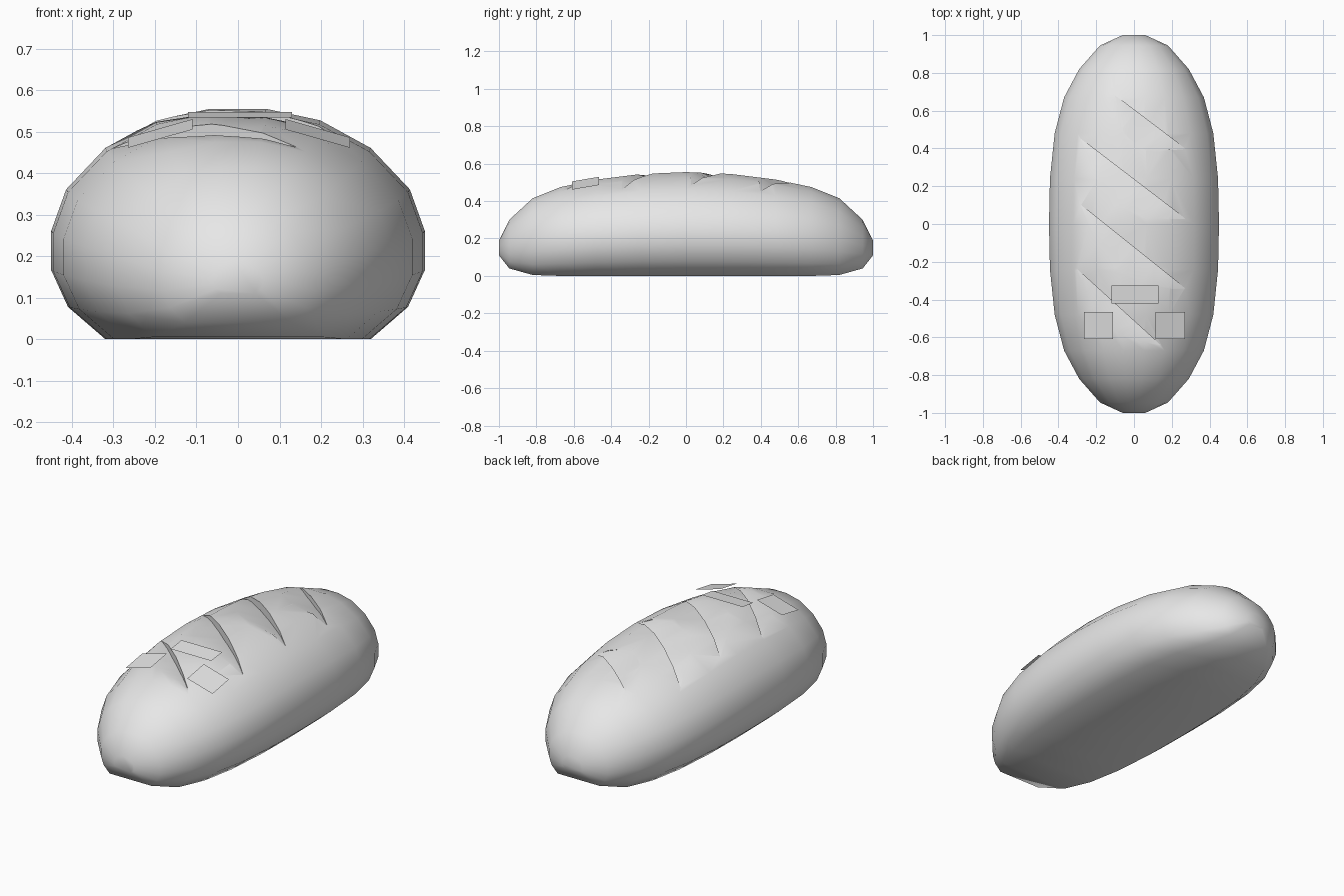
import bpy, bmesh, math
from mathutils import Vector
from mathutils.bvhtree import BVHTree

cube = bpy.data.objects.get("Cube")
if cube:
    bpy.data.objects.remove(cube, do_unlink=True)

grey = bpy.data.materials.new("plain_grey")
grey.use_nodes = True
grey.diffuse_color = (0.8, 0.8, 0.8, 1)
for node in grey.node_tree.nodes:
    if node.type == 'BSDF_PRINCIPLED':
        node.inputs["Base Color"].default_value = (0.8, 0.8, 0.8, 1)


def make_object(name, bm):
    bmesh.ops.recalc_face_normals(bm, faces=bm.faces)
    mesh = bpy.data.meshes.new(name)
    bm.to_mesh(mesh)
    mesh.materials.append(grey)
    obj = bpy.data.objects.new(name, mesh)
    bpy.context.collection.objects.link(obj)
    return obj


def loft(rings):
    """Closed skin through a list of rings of points, capped at both ends."""
    bm = bmesh.new()
    loops = [[bm.verts.new(p) for p in ring] for ring in rings]
    n = len(loops[0])
    for a, b in zip(loops, loops[1:]):
        for i in range(n):
            j = (i + 1) % n
            bm.faces.new((a[i], a[j], b[j], b[i]))
    bm.faces.new(loops[0])
    bm.faces.new(loops[-1])
    bmesh.ops.recalc_face_normals(bm, faces=bm.faces)
    return bm


# Loaf: half cross-section as fractions of half width and height
half = [(0.15, 1), (0.44, 0.95), (0.71, 0.83), (0.92, 0.65),
        (1, 0.47), (1, 0.3), (0.91, 0.14), (0.71, 0)]
section = half + [(-u, v) for u, v in reversed(half)]

# Stations along the loaf: distance from middle, half width, bottom, top
stations = [(1, 0.06, 0.11, 0.19), (0.945, 0.18, 0.04, 0.30),
            (0.82, 0.29, 0.005, 0.415), (0.67, 0.37, 0, 0.475),
            (0.48, 0.42, 0, 0.515), (0.24, 0.445, 0, 0.545)]
stations = ([(-y, w, b, t) for y, w, b, t in stations]
            + [(0, 0.45, 0, 0.555)] + stations[::-1])
loaf_bm = loft([[(u * w, y, b + v * (t - b)) for u, v in section]
                for y, w, b, t in stations])
surface = BVHTree.FromBMesh(loaf_bm)
loaf = make_object("loaf", loaf_bm)


def height(p):
    return surface.ray_cast(Vector((p.x, p.y, 2)), Vector((0, 0, -1)))[0].z


# Diagonal scores: steep wall on the back side, gentle slope on the front side
def score_cutter(start, end, width, depth, steps=10):
    a, b = Vector((*start, 0)), Vector((*end, 0))
    along = (b - a).normalized()
    across = Vector((along.y, -along.x, 0))
    rings = []
    for k in range(steps + 1):
        p = a.lerp(b, k / steps)
        s = max(math.sin(math.pi * k / steps), 0.03)
        q = p + across * width * s
        far = p + across * width * s * 1.3
        z = height(p)
        rings.append([(p.x, p.y, z - depth * s), (p.x, p.y, z + 0.05),
                      (far.x, far.y, height(q) + depth * s * 0.3)])
    return make_object("score_cutter", loft(rings))


scores = [((-0.1, 0.68), (0.27, 0.4), 0.12, 0.03),
          ((-0.28, 0.45), (0.27, 0.03), 0.15, 0.045),
          ((-0.28, 0.1), (0.27, -0.34), 0.15, 0.045),
          ((-0.3, -0.24), (0.14, -0.64), 0.13, 0.04)]
bpy.ops.object.select_all(action='DESELECT')
loaf.select_set(True)
bpy.context.view_layer.objects.active = loaf
for score in scores:
    cutter = score_cutter(*score)
    cutter.hide_render = True
    mod = loaf.modifiers.new("score", 'BOOLEAN')
    mod.operation = 'DIFFERENCE'
    mod.solver = 'EXACT'
    mod.object = cutter
    bpy.ops.object.modifier_apply(modifier=mod.name)
    bpy.data.objects.remove(cutter, do_unlink=True)
bpy.ops.object.shade_smooth_by_angle(angle=math.radians(55))


# Face plates: thin sheets leaning with the crust
def plate(name, x0, x1, y0, y1, z0, z1, pitch):
    bm = bmesh.new()
    corners = [(x0, y0, z0), (x1, y0, z1), (x1, y1, z1 + pitch), (x0, y1, z0 + pitch)]
    bm.faces.new([bm.verts.new(c) for c in corners])
    obj = make_object(name, bm)
    if obj.data.polygons[0].normal.z < 0:
        obj.data.flip_normals()
    return obj


plate("right_eye", -0.265, -0.11, -0.61, -0.465, 0.461, 0.505, 0.025)
plate("left_eye", 0.115, 0.27, -0.61, -0.465, 0.505, 0.461, 0.025)
plate("mouth", -0.12, 0.13, -0.42, -0.325, 0.534, 0.534, 0.013)
